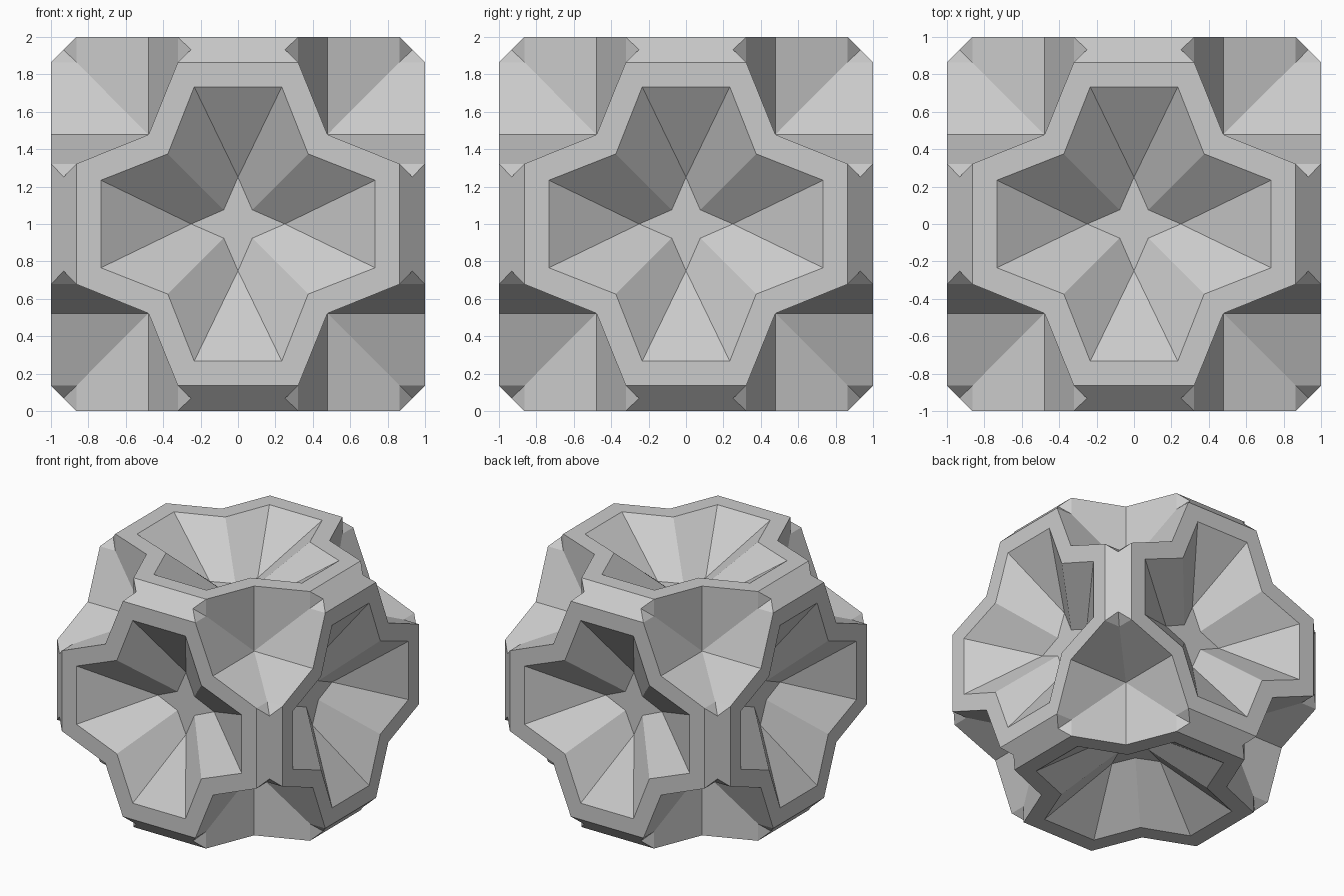
import bpy, bmesh
from itertools import permutations, product
from mathutils import Vector

if "Cube" in bpy.data.objects:
    bpy.data.objects.remove(bpy.data.objects["Cube"])

# Key distances from the centre of the ball
R, V, M = 0.322, 0.478, 0.864        # outline of each cross-shaped plate
r, v, m = 0.234, 0.375, 0.733        # rim of the pit inside the plate
tip, dent, floor = 0.25, 0.076, 0.66  # star-shaped pit floor
N = (1 + M) / 2                      # middle of the bevel between plates
n = 0.252                            # notch in the bevel ends

# One sample of every facet; symmetry makes the rest
facets = [
    # flat plate border
    [(-R, M, 1), (R, M, 1), (r, m, 1), (-r, m, 1)],
    [(R, M, 1), (V, V, 1), (v, v, 1), (r, m, 1)],
    # sloping pit walls
    [(-r, m, 1), (r, m, 1), (0, tip, floor)],
    [(r, m, 1), (v, v, 1), (dent, dent, floor), (0, tip, floor)],
    # star-shaped pit floor
    [(0, tip, floor), (dent, dent, floor), (tip, 0, floor), (dent, -dent, floor),
     (0, -tip, floor), (-dent, -dent, floor), (-tip, 0, floor), (-dent, dent, floor)],
    # bevel joining two plates, notched at both ends
    [(R, M, 1), (n, N, N), (R, 1, M), (-R, 1, M), (-n, N, N), (-R, M, 1)],
    # hollow corner wall and its notch
    [(V, V, 1), (R, M, 1), (R, M, M), (V, V, V)],
    [(R, M, 1), (n, N, N), (R, M, M)],
]


def build(name):
    bm = bmesh.new()
    verts, done = {}, set()

    def vert(p):
        key = tuple(round(c, 4) + 0.0 for c in p)
        if key not in verts:
            verts[key] = bm.verts.new(Vector(key) + Vector((0, 0, 1)))
        return verts[key]

    # all mirrored and turned copies of each facet, skipping repeats
    for facet in facets:
        for order in permutations(range(3)):
            for sign in product((1, -1), repeat=3):
                vs = [vert([sign[i] * p[order[i]] for i in range(3)]) for p in facet]
                key = frozenset(vs)
                if key not in done:
                    done.add(key)
                    bm.faces.new(vs)
    bmesh.ops.recalc_face_normals(bm, faces=bm.faces[:])
    mesh = bpy.data.meshes.new(name)
    bm.to_mesh(mesh)
    bm.free()
    obj = bpy.data.objects.new(name, mesh)
    bpy.context.collection.objects.link(obj)
    return obj


build("faceted_ball")
